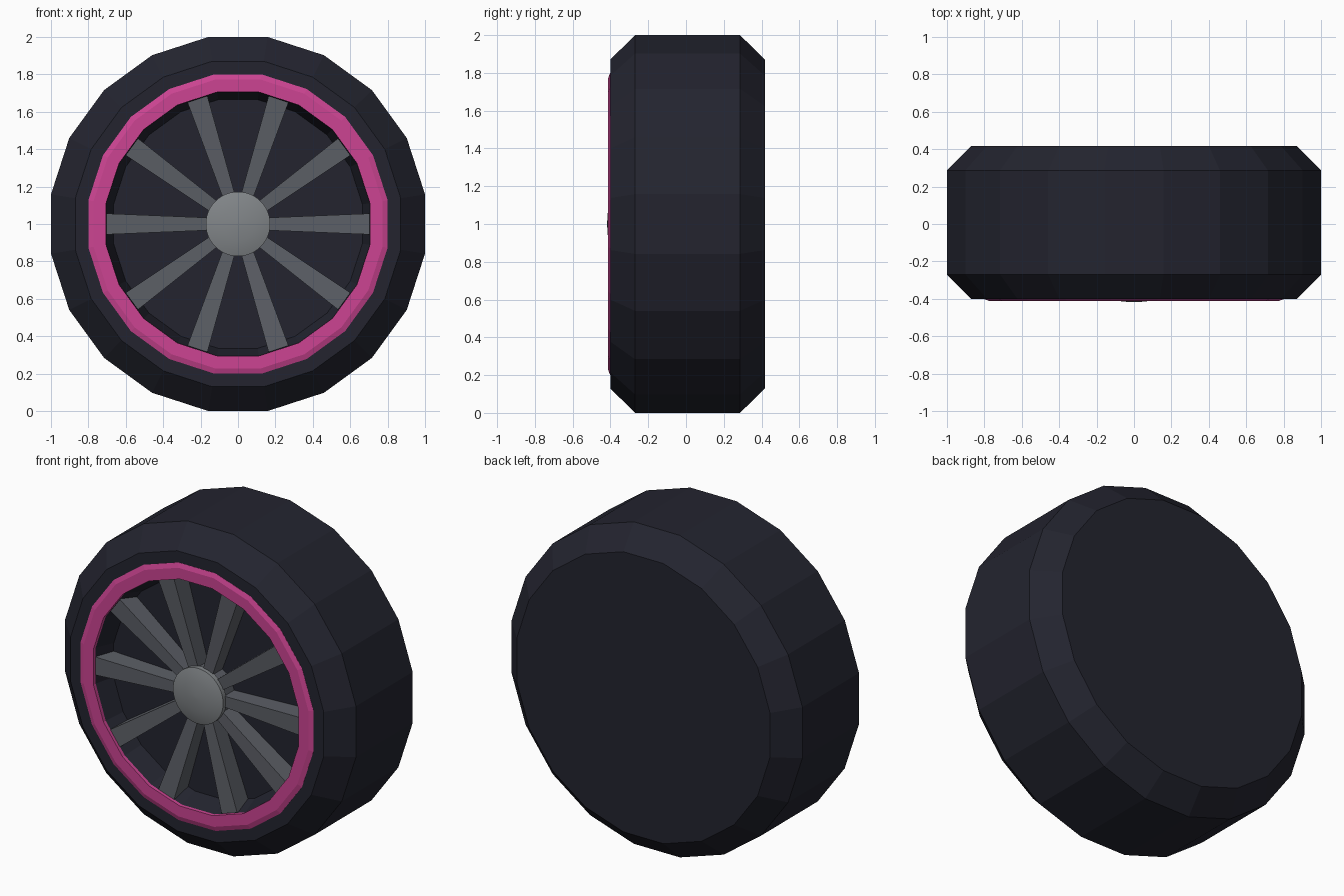
import bpy, bmesh, math
from mathutils import Matrix, Vector

if "Cube" in bpy.data.objects:
    bpy.data.objects.remove(bpy.data.objects["Cube"])


def material(name, srgb):
    m = bpy.data.materials.new(name)
    m.diffuse_color = [(c / 255 / 12.92 if c < 11 else ((c / 255 + 0.055) / 1.055) ** 2.4) for c in srgb] + [1]
    m.use_nodes = True
    m.node_tree.nodes["Principled BSDF"].inputs["Base Color"].default_value = m.diffuse_color
    return m


RUBBER = material("dark rubber", (35, 36, 47))
PINK = material("pink rim", (204, 68, 146))
SPOKE = material("dark grey metal", (92, 95, 102))
HUB = material("light grey metal", (130, 134, 137))


def finish(bm, name, mat):
    bmesh.ops.remove_doubles(bm, verts=bm.verts, dist=1e-5)
    bmesh.ops.recalc_face_normals(bm, faces=bm.faces)
    me = bpy.data.meshes.new(name)
    bm.to_mesh(me)
    bm.free()
    me.materials.append(mat)
    ob = bpy.data.objects.new(name, me)
    bpy.context.collection.objects.link(ob)
    return ob


def lathe(name, profile, sides, mat, closed=False):
    """Spin (flat radius, y) points about the wheel axle; radius 0 makes a cap."""
    bm = bmesh.new()
    k = 1 / math.cos(math.pi / sides)
    rings = []
    for r, y in profile:
        ring = []
        for i in range(sides):
            a = 2 * math.pi * (i + 0.5) / sides
            ring.append(bm.verts.new((r * k * math.cos(a), y, 1 + r * k * math.sin(a))))
        rings.append(ring)
    pairs = list(zip(rings, rings[1:])) + ([(rings[-1], rings[0])] if closed else [])
    for a, b in pairs:
        for i in range(sides):
            j = (i + 1) % sides
            bm.faces.new((a[i], a[j], b[j], b[i]))
    if not closed:
        bm.faces.new(rings[0])
        bm.faces.new(rings[-1])
    return finish(bm, name, mat)


# Tyre with chamfered shoulders, closed back and a shallow front recess
lathe("tyre", [(0.87, 0.418), (1, 0.286), (1, -0.27), (0.87, -0.401),
               (0.72, -0.401), (0.705, -0.39), (0.665, -0.27)], 20, RUBBER)

# Pink rim ring with bevelled outer edge
lathe("rim_ring", [(0.80, -0.38), (0.80, -0.402), (0.772, -0.412),
                   (0.705, -0.412), (0.705, -0.38)], 20, PINK, closed=True)

# Ten tapered spokes, dipping slightly towards the hub
bm = bmesh.new()
for i in range(10):
    rot = Matrix.Translation((0, 0, 1)) @ Matrix.Rotation(math.radians(36 * i), 4, 'Y')
    ends = []
    for x, w, front in ((0.12, 0.032, -0.365), (0.702, 0.056, -0.395)):
        ends.append([bm.verts.new(rot @ Vector((x, y, z)))
                     for y, z in ((front, -w), (front, w), (-0.26, w), (-0.26, -w))])
    a, b = ends
    bm.faces.new(a)
    bm.faces.new(b)
    for n in range(4):
        m = (n + 1) % 4
        bm.faces.new((a[n], a[m], b[m], b[n]))
finish(bm, "spokes", SPOKE)

# Hub barrel and domed cap
lathe("hub_barrel", [(0.165, -0.37), (0.165, -0.26)], 20, SPOKE)
cap = lathe("hub_cap", [(0.172, -0.36), (0.172, -0.392), (0.14, -0.402), (0.09, -0.411),
                        (0.04, -0.416), (0.004, -0.4175)], 40, HUB)
bpy.context.view_layer.objects.active = cap
cap.select_set(True)
bpy.ops.object.shade_smooth_by_angle(angle=math.radians(35))
